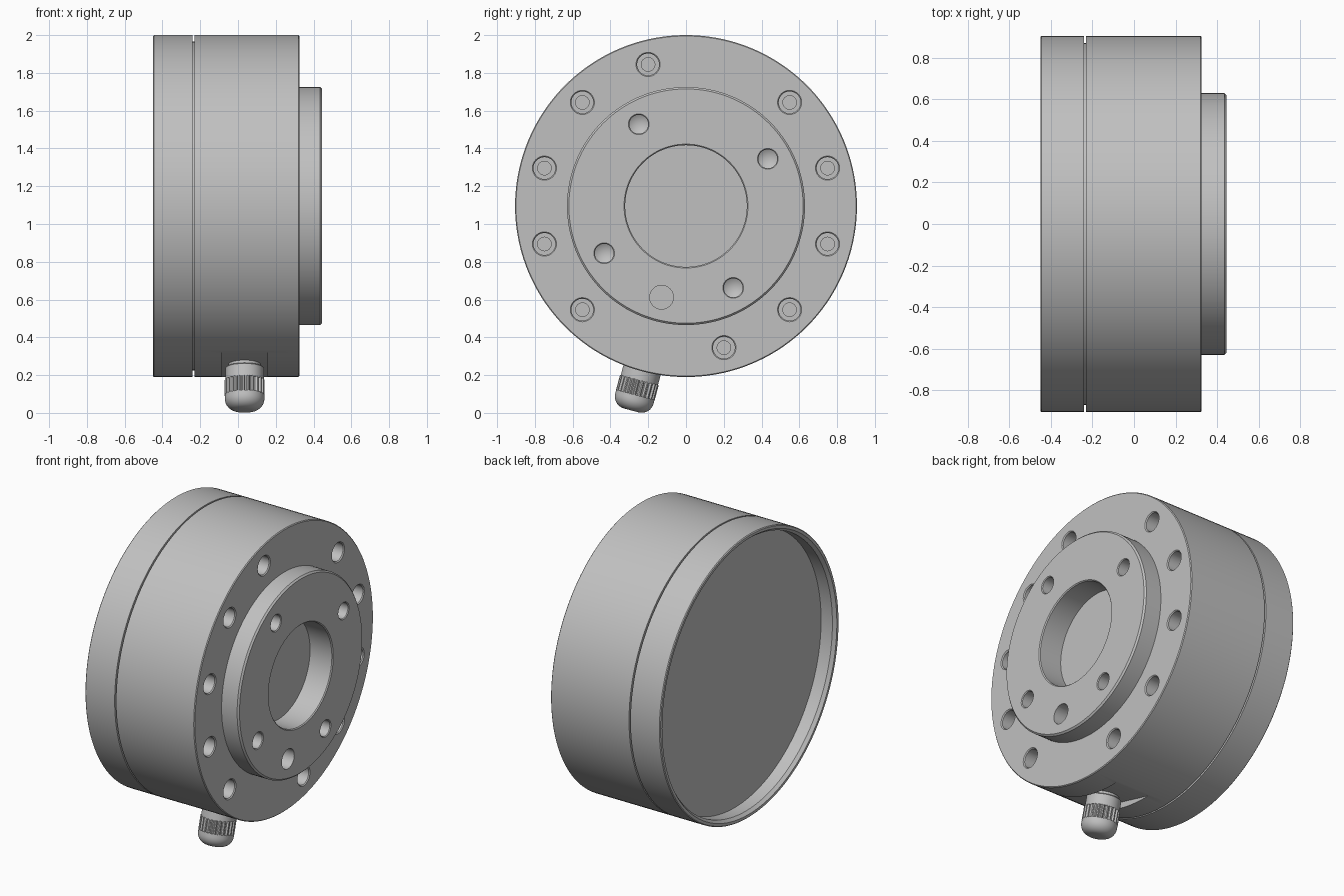
import bpy, bmesh
from math import sin, cos, pi, radians
from mathutils import Matrix

if "Cube" in bpy.data.objects:
    bpy.data.objects.remove(bpy.data.objects["Cube"], do_unlink=True)

CENTRE_Z = 1.095
GREY = (0.53, 0.53, 0.53, 1)
metal = bpy.data.materials.new("grey metal")
metal.use_nodes = True
metal.diffuse_color = GREY
metal.node_tree.nodes["Principled BSDF"].inputs["Base Color"].default_value = GREY


def finish(name, bm, matrix):
    bmesh.ops.recalc_face_normals(bm, faces=bm.faces)
    mesh = bpy.data.meshes.new(name)
    bm.to_mesh(mesh)
    bm.free()
    mesh.materials.append(metal)
    obj = bpy.data.objects.new(name, mesh)
    bpy.context.collection.objects.link(obj)
    obj.matrix_world = matrix
    return obj


def lathe(name, profile, matrix, steps=48):
    """Spin (radius, height) points about local z."""
    bm = bmesh.new()
    verts = [bm.verts.new((r, 0, h)) for r, h in profile]
    edges = [bm.edges.new(pair) for pair in zip(verts, verts[1:])]
    bmesh.ops.spin(bm, geom=verts + edges, cent=(0, 0, 0), axis=(0, 0, 1),
                   angle=2 * pi, steps=steps)
    bmesh.ops.remove_doubles(bm, verts=bm.verts, dist=0.0001)
    return finish(name, bm, matrix)


def select_only(obj):
    bpy.ops.object.select_all(action='DESELECT')
    obj.select_set(True)
    bpy.context.view_layer.objects.active = obj


def smooth(obj, angle=30):
    select_only(obj)
    bpy.ops.object.shade_smooth_by_angle(angle=radians(angle))


def axial(x, radius=0, degrees=0):
    """Frame whose z runs along +x, at a polar position on the face."""
    a = radians(degrees)
    return Matrix.Translation((x, radius * cos(a), CENTRE_Z + radius * sin(a))) \
        @ Matrix.Rotation(pi / 2, 4, 'Y')


# Frame whose z runs radially out through the cable gland
gland_frame = Matrix.Translation((0.035, 0, CENTRE_Z)) @ Matrix.Rotation(radians(165), 4, 'X')

# Housing: rear recess, rim, joint groove, flange, boss and bore
FACE, BOSS = 0.325, 0.445
housing = lathe("housing", [
    (0, -0.35), (0.867, -0.35), (0.867, -0.43), (0.883, -0.45),
    (0.9, -0.45), (0.905, -0.445), (0.905, -0.24), (0.87, -0.24),
    (0.87, -0.23), (0.905, -0.23), (0.905, FACE - 0.005), (0.9, FACE),
    (0.63, FACE), (0.63, BOSS - 0.01), (0.62, BOSS), (0.328, BOSS),
    (0.322, BOSS - 0.006), (0.322, 0.285), (0, 0.285)], axial(0), 144)

# Cutters for bolt holes, drilled holes, the plain hole and the gland flat
cutters = []
for deg in (15, 45, 105, 135, 165, 195, 225, 285, 315, 345):
    cutters.append(lathe("bolt_hole_cutter", [
        (0, -0.2), (0.036, -0.2), (0.036, -0.12), (0.058, -0.12),
        (0.058, -0.006), (0.07, 0.006), (0.07, 0.03), (0, 0.03)],
        axial(FACE, 0.776, deg), 32))
for deg in (30, 120, 210, 300):
    cutters.append(lathe("drill_cutter", [
        (0, -0.15), (0.05, -0.12), (0.05, -0.005), (0.06, 0.005),
        (0.06, 0.03), (0, 0.03)], axial(BOSS, 0.5, deg), 32))
cutters.append(lathe("plain_hole_cutter", [
    (0, -0.12), (0.063, -0.12), (0.063, 0.03), (0, 0.03)],
    axial(BOSS, 0.5, 255), 32))
bm = bmesh.new()
bmesh.ops.create_cube(bm, size=1, matrix=Matrix.Translation((0, 0, 0.967))
                      @ Matrix.Diagonal((0.24, 0.8, 0.2, 1)))
cutters.append(finish("gland_flat_cutter", bm, gland_frame))

bpy.context.view_layer.update()
for cutter in cutters:
    cutter.hide_render = True
    mod = housing.modifiers.new("cut", 'BOOLEAN')
    mod.operation, mod.solver, mod.object = 'DIFFERENCE', 'EXACT', cutter
    select_only(housing)
    bpy.ops.object.modifier_apply(modifier=mod.name)
    bpy.data.objects.remove(cutter, do_unlink=True)
smooth(housing)

# Cable gland: neck, collar, core and rounded cap
DOME, R = 0.065, 0.105
arc = [(R - DOME + DOME * cos(i * pi / 16), 1.055 + DOME * sin(i * pi / 16))
       for i in range(9)]
gland = lathe("cable_gland", [
    (0, 0.85), (0.085, 0.85), (0.085, 0.885), (0.098, 0.885), (0.102, 0.89),
    (0.102, 0.955), (0.094, 0.955), (0.094, 1.035), (R, 1.035)]
    + arc + [(0, 1.12)], gland_frame)
smooth(gland)

# Ribbed grip ring around the gland
TEETH = 24
bm = bmesh.new()
ring = []
for i in range(TEETH * 4):
    a = 2 * pi * (i + 0.5) / (TEETH * 4)
    r = 0.106 if i % 4 < 2 else 0.096
    ring.append(bm.verts.new((r * cos(a), r * sin(a), 0.953)))
base = bm.faces.new(ring)
top = bmesh.ops.extrude_face_region(bm, geom=[base])["geom"]
bmesh.ops.translate(bm, vec=(0, 0, 0.084),
                    verts=[v for v in top if isinstance(v, bmesh.types.BMVert)])
finish("gland_grip", bm, gland_frame)
